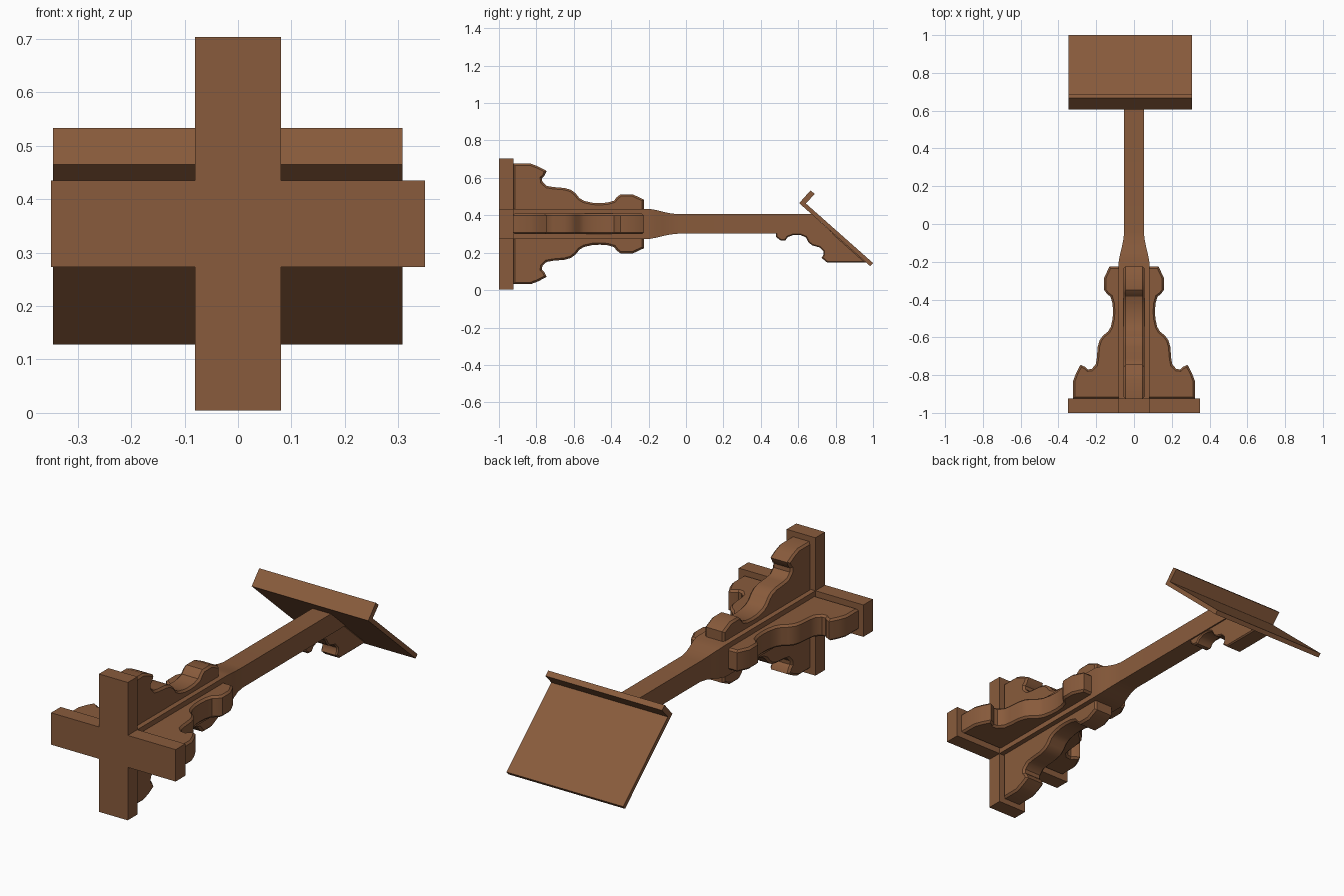
import bpy, bmesh, math
from mathutils import Matrix, Vector

if "Cube" in bpy.data.objects:
    bpy.data.objects.remove(bpy.data.objects["Cube"])

wood = bpy.data.materials.new("brown wood")
wood.use_nodes = True
WOOD = (0.25, 0.105, 0.045, 1)
wood.diffuse_color = WOOD
wood.node_tree.nodes["Principled BSDF"].inputs["Base Color"].default_value = WOOD
AXIS = 0.354  # height of the post's centre line


def finish(name, bm, smooth=False):
    bmesh.ops.recalc_face_normals(bm, faces=bm.faces)
    mesh = bpy.data.meshes.new(name)
    bm.to_mesh(mesh)
    bm.free()
    mesh.materials.append(wood)
    ob = bpy.data.objects.new(name, mesh)
    bpy.context.collection.objects.link(ob)
    if smooth:
        bpy.ops.object.select_all(action='DESELECT')
        ob.select_set(True)
        bpy.context.view_layer.objects.active = ob
        bpy.ops.object.shade_smooth_by_angle(angle=math.radians(35))
    return ob


def slab(points, x0, x1, bevel=0):
    """Extrude a (y, z) outline along x, with optional chamfered rims."""
    bm = bmesh.new()
    cap = bm.faces.new([bm.verts.new((x0, y, z)) for y, z in points])
    out = bmesh.ops.extrude_face_region(bm, geom=[cap], use_keep_orig=True)
    moved = [g for g in out["geom"] if isinstance(g, bmesh.types.BMVert)]
    bmesh.ops.translate(bm, verts=moved, vec=(x1 - x0, 0, 0))
    bmesh.ops.recalc_face_normals(bm, faces=bm.faces)
    if bevel:
        rims = [e for e in bm.edges
                if abs(e.verts[0].co.x - e.verts[1].co.x) < 1e-5]
        bmesh.ops.bevel(bm, geom=rims, offset=bevel, segments=1,
                        affect='EDGES', clamp_overlap=True)
    return bm


# Cross-shaped foot
a, b = 0.35, 0.081
quarter = [(a, -b), (a, b), (b, b)]
bm = bmesh.new()
ring = []
for i in range(4):
    turn = Matrix.Rotation(i * math.pi / 2, 3, 'Y')
    ring += [turn @ Vector((x, -1, -z)) for x, z in quarter]
cap = bm.faces.new([bm.verts.new(p + Vector((0, 0, AXIS))) for p in ring])
out = bmesh.ops.extrude_face_region(bm, geom=[cap], use_keep_orig=True)
bmesh.ops.translate(bm, vec=(0, 0.077, 0),
                    verts=[g for g in out["geom"] if isinstance(g, bmesh.types.BMVert)])
finish("cross_foot", bm)

# Square post: thick stem, curved taper, thin shaft cut at the board's slope
sections = [(-0.925, 0.081), (-0.2, 0.081), (-0.16, 0.074), (-0.12, 0.064),
            (-0.08, 0.056), (-0.04, 0.052), (0.73, 0.052)]
bm = bmesh.new()
rings = []
for y, h in sections:
    lean = 0.058 if y > 0.5 else 0
    rings.append([bm.verts.new((sx * h, y - sz * lean, AXIS + sz * h))
                  for sx, sz in ((-1, -1), (1, -1), (1, 1), (-1, 1))])
for r, s in zip(rings, rings[1:]):
    for i in range(4):
        j = (i + 1) % 4
        bm.faces.new((r[i], r[j], s[j], s[i]))
bm.faces.new(rings[0])
bm.faces.new(rings[-1])
finish("post", bm, smooth=True)

# Four scrolled brackets around the stem
scroll = [(-0.925, 0.04), (-0.925, 0.322), (-0.83, 0.322), (-0.79, 0.307),
          (-0.745, 0.283), (-0.758, 0.256), (-0.77, 0.245), (-0.768, 0.225),
          (-0.745, 0.203), (-0.71, 0.197), (-0.65, 0.192), (-0.615, 0.182),
          (-0.59, 0.163), (-0.57, 0.138), (-0.545, 0.123), (-0.5, 0.113),
          (-0.46, 0.111), (-0.42, 0.114), (-0.385, 0.124), (-0.37, 0.143),
          (-0.35, 0.158), (-0.285, 0.158), (-0.225, 0.13), (-0.225, 0.04)]
for i, side in enumerate(("top", "left", "bottom", "right")):
    bm = slab(scroll, -0.055, 0.055, 0.01)
    bmesh.ops.rotate(bm, verts=bm.verts, cent=(0, 0, 0),
                     matrix=Matrix.Rotation(i * math.pi / 2, 3, 'Y'))
    bmesh.ops.translate(bm, verts=bm.verts, vec=(0, 0, AXIS))
    finish(side + "_bracket", bm, smooth=True)

# Small scrolled bracket under the reading board
prop = [(0.48, 0.32), (0.48, 0.285), (0.505, 0.266), (0.53, 0.264),
        (0.545, 0.284), (0.575, 0.295), (0.61, 0.295), (0.64, 0.283),
        (0.655, 0.255), (0.675, 0.239), (0.715, 0.228), (0.735, 0.207),
        (0.735, 0.19), (0.725, 0.172), (0.755, 0.147), (0.965, 0.147),
        (0.77, 0.32)]
finish("board_bracket", slab(prop, -0.045, 0.045, 0.006), smooth=True)

# Sloping reading board with its lip
board = [(0.605, 0.465), (0.985, 0.128), (1.0, 0.145), (0.641, 0.463),
         (0.688, 0.514), (0.666, 0.533)]
finish("reading_board", slab(board, -0.347, 0.308))
